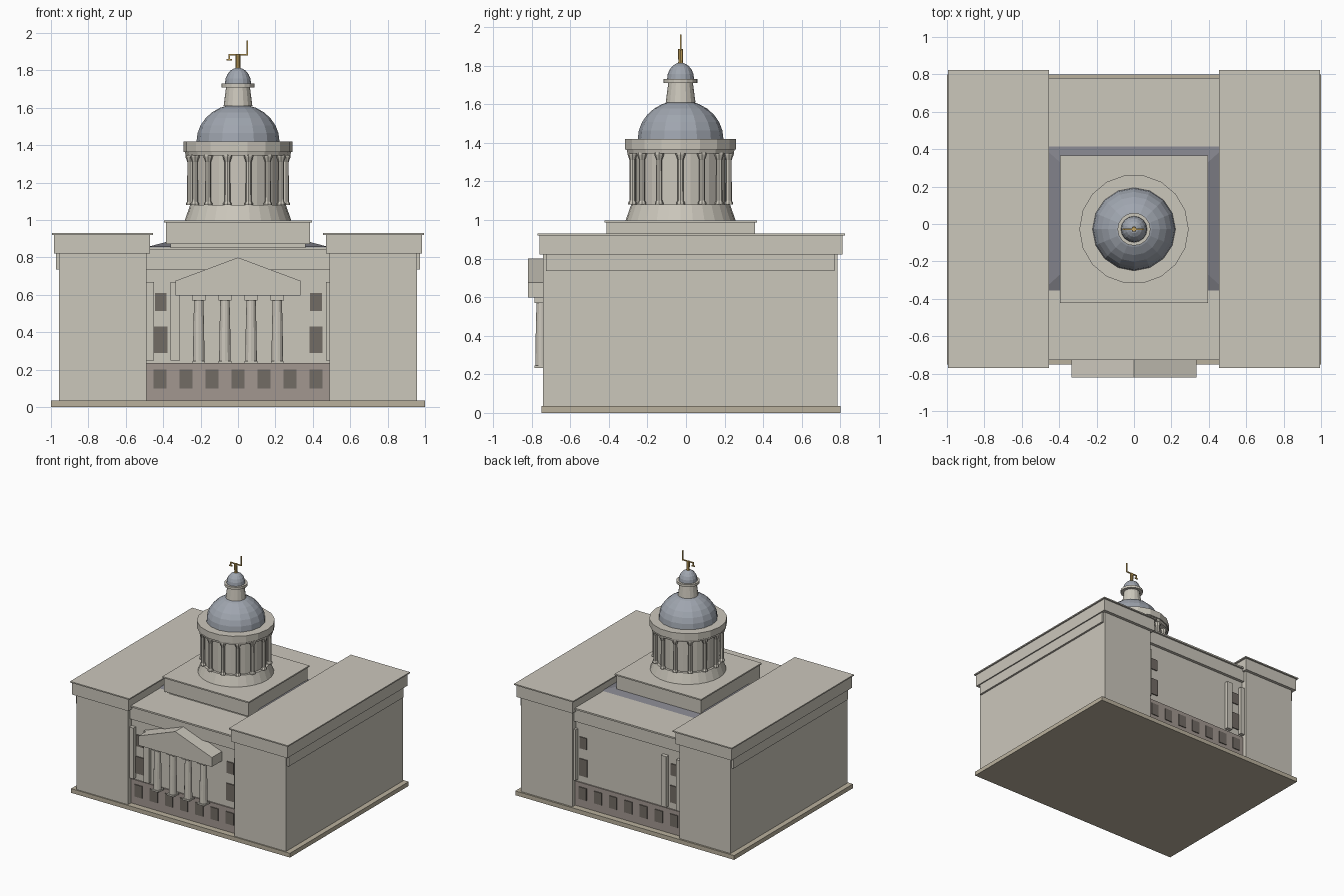
import bpy, bmesh, math
from mathutils import Vector

if "Cube" in bpy.data.objects:
    bpy.data.objects.remove(bpy.data.objects["Cube"])

def mat(name, c):
    m = bpy.data.materials.new(name)
    m.diffuse_color = (*c, 1)
    m.use_nodes = True
    m.node_tree.nodes["Principled BSDF"].inputs["Base Color"].default_value = m.diffuse_color
    return m

STONE = mat("stone", (0.60, 0.57, 0.50))
PLINTH = mat("plinth_stone", (0.49, 0.44, 0.34))
DARK = mat("basement_stone", (0.36, 0.31, 0.28))
GLASS = mat("window_dark", (0.17, 0.15, 0.13))
SLATE = mat("dome_slate", (0.35, 0.38, 0.43))
ROOF = mat("roof_dark", (0.22, 0.22, 0.25))
GOLD = mat("gold", (0.60, 0.40, 0.12))

def make(name, bm, m):
    bmesh.ops.recalc_face_normals(bm, faces=bm.faces)
    me = bpy.data.meshes.new(name)
    bm.to_mesh(me)
    bm.free()
    me.materials.append(m)
    ob = bpy.data.objects.new(name, me)
    bpy.context.collection.objects.link(ob)
    return ob

def box(name, x, y, z, m=STONE):
    bm = bmesh.new()
    bmesh.ops.create_cube(bm, size=1)
    for v in bm.verts:
        v.co = [a[0] if c < 0 else a[1] for c, a in zip(v.co, (x, y, z))]
    return make(name, bm, m)

def lathe(name, profile, n, loc=(0, 0), m=STONE, phase=0.0):
    """Closed solid of revolution from (radius, z) points."""
    bm = bmesh.new()
    rings = []
    for r, z in profile:
        k = 1 if r == 0 else n
        rings.append([bm.verts.new((loc[0] + r * math.cos(2 * math.pi * (i + phase) / n),
                                    loc[1] + r * math.sin(2 * math.pi * (i + phase) / n), z))
                      for i in range(k)])
    for a, b in zip(rings, rings[1:]):
        for i in range(n):
            q = [a[i], a[(i + 1) % n]] if len(a) > 1 else [a[0]]
            q += [b[(i + 1) % n], b[i]] if len(b) > 1 else [b[0]]
            bm.faces.new(q)
    for ring in (rings[0], rings[-1]):
        if len(ring) > 1:
            bm.faces.new(ring)
    return make(name, bm, m)

def dome_profile(r, z, h, steps):
    return [(r * math.cos(math.pi / 2 * i / steps) if i < steps else 0,
             z + h * math.sin(math.pi / 2 * i / steps)) for i in range(steps + 1)]

# plinth
box("plinth", (-1, 1), (-0.75, 0.80), (0, 0.035), PLINTH)

# side wings with stepped cornice
for s, side in ((-1, "left"), (1, "right")):
    def wing(part, x0, x1, y, z):
        box(f"{side}_wing_{part}", sorted((s * x0, s * x1)), y, z)
    wing("wall", 0.488, 0.957, (-0.74, 0.785), (0.035, 0.82))
    wing("band", 0.55, 0.973, (-0.725, 0.77), (0.735, 0.82))
    wing("cornice", 0.47, 0.983, (-0.76, 0.81), (0.82, 0.92))
    wing("cap", 0.455, 0.995, (-0.77, 0.823), (0.92, 0.93))

# central block
YF, YB = -0.69, 0.74
box("basement", (-0.488, 0.488), (YF - 0.01, YB + 0.01), (0.035, 0.235), DARK)
box("centre_wall", (-0.488, 0.488), (YF, YB), (0.235, 0.735))
box("centre_entablature", (-0.488, 0.488), (YF - 0.025, YB + 0.025), (0.735, 0.84))
box("centre_cornice", (-0.47, 0.47), (-0.727, 0.78), (0.84, 0.853))

# windows and pilasters on front and back faces
for face, y, d in (("front", YF, -1), ("back", YB, 1)):
    yb = sorted((y - d * 0.01, y + d * 0.017))
    yw = sorted((y - d * 0.01, y + d * 0.008))
    for i in range(7):
        x = (i - 3) * 0.139
        box(f"{face}_basement_window", (x - 0.035, x + 0.035), yb, (0.10, 0.20), GLASS)
    for x in (-0.413, 0.417):
        box(f"{face}_main_window", (x - 0.036, x + 0.036), yw, (0.29, 0.43), GLASS)
        box(f"{face}_upper_window", (x - 0.032, x + 0.032), yw, (0.515, 0.61), GLASS)
    for x in (-0.475, -0.335, 0.495):
        box(f"{face}_pilaster", (x - 0.025, x + 0.025),
            sorted((y - d * 0.01, y + d * 0.032)), (0.25, 0.67))

# portico columns
for x in (-0.21, -0.07, 0.07, 0.21):
    y = -0.75
    box("portico_column_base", (x - 0.034, x + 0.034), (y - 0.034, y + 0.034), (0.233, 0.246))
    lathe("portico_column", [(0.031, 0.246), (0.029, 0.40), (0.025, 0.57)], 12, (x, y))
    box("portico_column_capital", (x - 0.035, x + 0.035), (y - 0.035, y + 0.035), (0.57, 0.597))

# pediment
bm = bmesh.new()
f = bm.faces.new([bm.verts.new((x, -0.82, z)) for x, z in
                  ((-0.335, 0.597), (0.335, 0.597), (0.335, 0.675), (0, 0.80), (-0.335, 0.675))])
ext = bmesh.ops.extrude_face_region(bm, geom=[f])["geom"]
bmesh.ops.translate(bm, vec=(0, 0.13, 0), verts=[v for v in ext if isinstance(v, bmesh.types.BMVert)])
make("pediment", bm, STONE)

# dark hipped roof
roof = box("hipped_roof", (-0.49, 0.49), (-0.355, 0.415), (0.855, 0.90), ROOF)
for v in roof.data.vertices:
    if v.co.z > 0.88:
        v.co.x *= 0.65
        v.co.y = 0.03 + (v.co.y - 0.03) * 0.6

# square tower base
CY = -0.028
box("tower_footing", (-0.36, 0.36), (CY - 0.36, CY + 0.36), (0.85, 0.875))
box("tower_base", (-0.385, 0.385), (CY - 0.385, CY + 0.385), (0.873, 0.987))
box("tower_base_cap", (-0.395, 0.395), (CY - 0.395, CY + 0.395), (0.987, 0.998))

# drum, ring of columns and entablature
C = (0, CY)
lathe("drum_foot", [(0.285, 0.998), (0.256, 1.08)], 28, C)
lathe("drum_core", [(0.236, 1.08), (0.236, 1.35)], 28, C)
N = 14
for i in range(N):
    a = 2 * math.pi * i / N
    p = (0.256 * math.cos(a), CY + 0.256 * math.sin(a))
    lathe("drum_column", [(0.022, 1.08), (0.022, 1.09), (0.016, 1.10), (0.015, 1.31),
                          (0.026, 1.34), (0.026, 1.35)], 8, p)
lathe("drum_entablature", [(0.28, 1.345), (0.284, 1.365), (0.292, 1.365), (0.292, 1.42)], 18, C)

# dome and lantern
lathe("dome", dome_profile(0.222, 1.42, 0.20, 7), 16, C, SLATE)
lathe("lantern", [(0.077, 1.61), (0.064, 1.71)], 16, C)
lathe("lantern_cornice", [(0.08, 1.71), (0.088, 1.71), (0.088, 1.73)], 16, C)
lathe("lantern_dome", dome_profile(0.07, 1.73, 0.085, 5), 16, C, SLATE)

# finial with bent weather vane
lathe("finial", [(0.017, 1.80), (0.012, 1.82), (0.013, 1.885)], 8, C, GOLD)
t = 0.004
for name, x, z in (("vane_arm", (-0.05, 0.052), (1.879, 1.887)),
                   ("vane_staff", (0.046, 0.053), (1.879, 1.96)),
                   ("vane_drop", (-0.05, -0.043), (1.855, 1.887)),
                   ("vane_foot", (-0.062, -0.033), (1.853, 1.861))):
    box(name, x, (CY - t, CY + t), z, GOLD)
